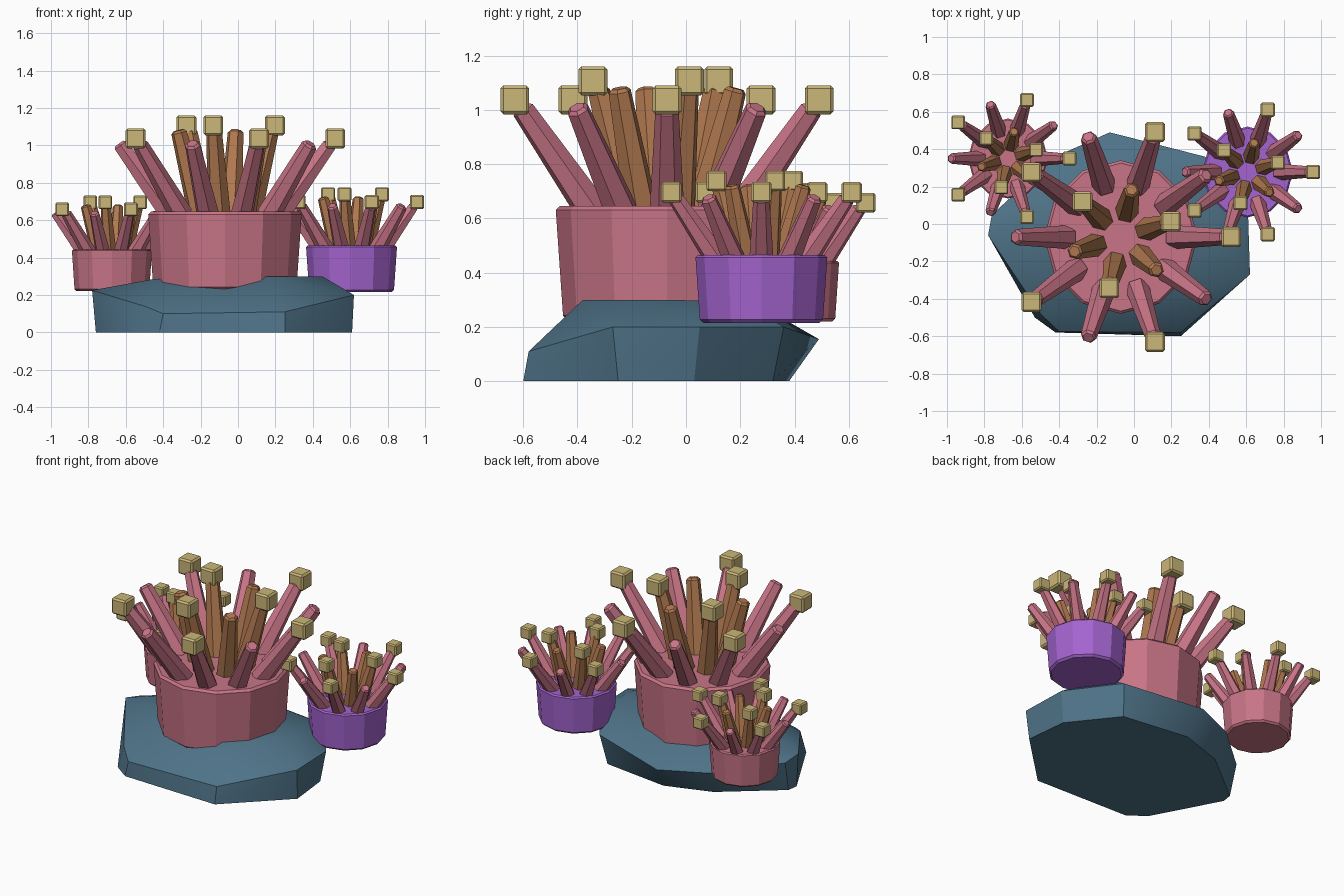
import bpy, bmesh, math
from mathutils import Vector, Matrix

if "Cube" in bpy.data.objects:
    bpy.data.objects.remove(bpy.data.objects["Cube"])


def material(name, rgb):
    m = bpy.data.materials.new(name)
    lin = [(c / 255 / 12.92) if c < 10 else ((c / 255 + 0.055) / 1.055) ** 2.4 for c in rgb]
    m.diffuse_color = (*lin, 1)
    m.use_nodes = True
    m.node_tree.nodes["Principled BSDF"].inputs["Base Color"].default_value = m.diffuse_color
    return m


PINK = material("coral pink", (201, 117, 135))
PURPLE = material("violet", (164, 100, 208))
BROWN = material("warm brown", (177, 121, 80))
YELLOW = material("sand yellow", (203, 183, 120))
BLUE = material("slate blue", (78, 114, 135))


def finish(bm, name, mat):
    bmesh.ops.recalc_face_normals(bm, faces=bm.faces)
    me = bpy.data.meshes.new(name)
    bm.to_mesh(me)
    bm.free()
    me.materials.append(mat)
    ob = bpy.data.objects.new(name, me)
    bpy.context.collection.objects.link(ob)
    return ob


def add_rings(bm, profile, sides, matrix):
    """Closed solid of revolution from (radius, height) pairs."""
    rings = []
    for r, h in profile:
        rings.append([bm.verts.new(matrix @ Vector((r * math.cos(a), r * math.sin(a), h)))
                      for a in (2 * math.pi * i / sides for i in range(sides))])
    for lo, hi in zip(rings, rings[1:]):
        for i in range(sides):
            j = (i + 1) % sides
            bm.faces.new((lo[i], lo[j], hi[j], hi[i]))
    bm.faces.new(rings[0][::-1])
    bm.faces.new(rings[-1])


def tentacle_ring(name, mat, cubes, centre, count, start, base, tip, cube_at, r0, r1, size):
    """Tapered tentacles in a circle; every second one carries a cube."""
    bm = bmesh.new()
    for k in range(count):
        a = start + 2 * math.pi * k / count
        d = Vector((math.cos(a), math.sin(a), 0))
        at = lambda p: Vector((centre[0], centre[1], p[1])) + d * p[0]
        p, q = at(base), at(tip)
        axis = q - p
        length = axis.length
        m = Matrix.Translation(p) @ axis.to_track_quat('Z', 'Y').to_matrix().to_4x4()
        add_rings(bm, [(r0, 0), (r1, length - 0.3 * r1), (r1 * 0.7, length)], 6, m)
        if k % 2 == 0:
            bmesh.ops.create_cube(cubes, size=size, matrix=Matrix.Translation(at(cube_at)))
    finish(bm, name, mat)


def anemone(name, mat, centre, z0, z1, rad, outer, inner, widths, size):
    # Twelve-sided body with small chamfers
    bm = bmesh.new()
    c = 0.035 * rad
    add_rings(bm, [(rad * 0.88, z0), (rad * 0.935, z0 + 1.5 * c), (rad, z1 - c), (rad - c, z1)],
              12, Matrix.Translation((centre[0], centre[1], 0)))
    finish(bm, name + "_body", mat)
    # Tentacles and their cube tips
    cubes = bmesh.new()
    tentacle_ring(name + "_outer_tentacles", PINK, cubes, centre, 10, 0,
                  (rad * 0.7, z1 - 0.02), *outer, *widths, size)
    tentacle_ring(name + "_inner_tentacles", BROWN, cubes, centre, 6, 0.3,
                  (rad * 0.34, z1 - 0.02), *inner, *widths, size)
    bmesh.ops.bevel(cubes, geom=cubes.edges[:], offset=size * 0.1, segments=1, affect='EDGES')
    finish(cubes, name + "_tip_cubes", YELLOW)


anemone("large_anemone", PINK, (-0.07, -0.07), 0.22, 0.645, 0.41,
        ((0.565, 1.01), (0.59, 1.037)), ((0.26, 1.08), (0.28, 1.107)), (0.064, 0.043), 0.106)
anemone("right_anemone", PURPLE, (0.607, 0.278), 0.215, 0.465, 0.243,
        ((0.335, 0.678), (0.35, 0.697)), ((0.16, 0.722), (0.17, 0.738)), (0.045, 0.03), 0.075)
anemone("left_anemone", PINK, (-0.674, 0.35), 0.22, 0.444, 0.214,
        ((0.305, 0.64), (0.329, 0.658)), ((0.148, 0.68), (0.158, 0.695)), (0.042, 0.028), 0.073)

# Rock: convex hull of a few corner points
rock_points = [
    (-.42, -.58, 0), (.25, -.6, 0), (.61, -.25, 0), (.58, .03, 0), (.35, .32, 0),
    (-.1, .38, 0), (-.4, .28, 0), (-.75, .0, 0), (-.76, -.07, 0), (-.53, -.5, 0),
    (-.13, .49, .155), (.38, .36, .2), (.61, .05, .2), (.62, -.27, .2), (.25, -.58, .11),
    (-.78, -.06, .225), (-.76, .05, .2), (-.42, .36, .16), (-.5, -.48, .14), (-.4, -.575, .1),
    (-.42, .1, .285), (-.25, .25, .27), (.05, .28, .275), (.4, .2, .295), (.45, -.1, .3),
    (.17, -.38, .3), (-.2, -.38, .27), (-.45, -.2, .285)]
bm = bmesh.new()
for p in rock_points:
    bm.verts.new(p)
res = bmesh.ops.convex_hull(bm, input=bm.verts[:])
bmesh.ops.delete(bm, geom=list({v for v in res["geom_interior"] if isinstance(v, bmesh.types.BMVert)}),
                 context='VERTS')
rock = finish(bm, "rock", BLUE)
bpy.context.view_layer.objects.active = rock
rock.select_set(True)
bpy.ops.object.shade_smooth_by_angle(angle=math.radians(30))
